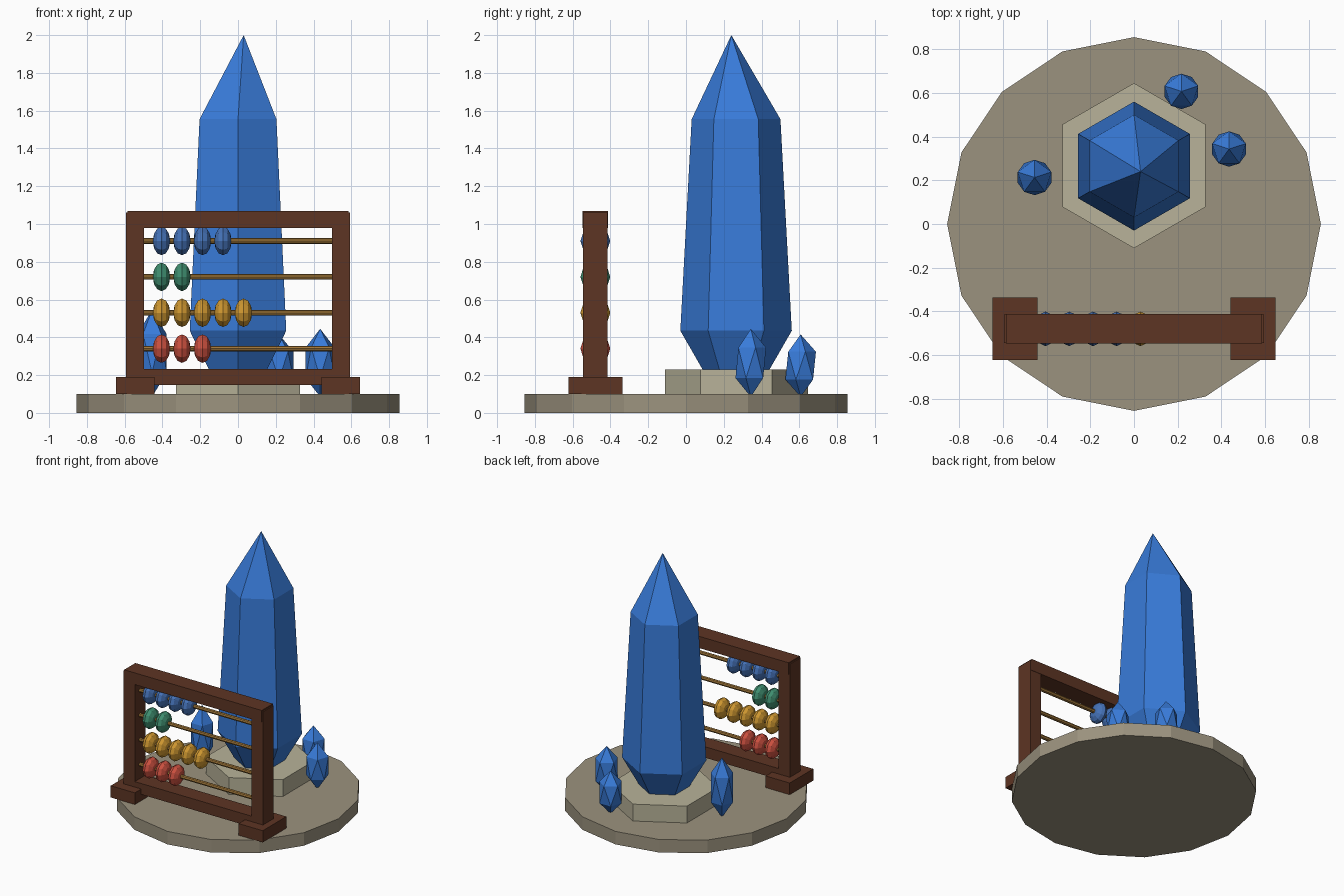
import bpy, bmesh
from math import pi, sin, cos
from mathutils import Matrix, Vector

if "Cube" in bpy.data.objects:
    bpy.data.objects.remove(bpy.data.objects["Cube"])


def material(name, rgb):
    m = bpy.data.materials.new(name)
    m.diffuse_color = (*rgb, 1)
    m.use_nodes = True
    m.node_tree.nodes["Principled BSDF"].inputs["Base Color"].default_value = m.diffuse_color
    return m


STONE = material("stone", (0.33, 0.29, 0.21))
PALE = material("pale_stone", (0.48, 0.45, 0.32))
CRYSTAL = material("crystal_blue", (0.04, 0.20, 0.70))
WOOD = material("dark_wood", (0.11, 0.035, 0.017))
BRASS = material("brass", (0.35, 0.18, 0.04))
BLUE = material("bead_blue", (0.06, 0.17, 0.48))
GREEN = material("bead_green", (0.05, 0.27, 0.16))
GOLD = material("bead_gold", (0.62, 0.31, 0.03))
RED = material("bead_red", (0.60, 0.08, 0.05))


def finish(name, bm, mat):
    bmesh.ops.recalc_face_normals(bm, faces=bm.faces[:])
    mesh = bpy.data.meshes.new(name)
    bm.to_mesh(mesh)
    bm.free()
    mesh.materials.append(mat)
    ob = bpy.data.objects.new(name, mesh)
    bpy.context.collection.objects.link(ob)
    return ob


def box(name, x, y, z, mat):
    """Box from (min, max) ranges."""
    bm = bmesh.new()
    size = [r[1] - r[0] for r in (x, y, z)]
    mid = [(r[0] + r[1]) / 2 for r in (x, y, z)]
    bmesh.ops.create_cube(bm, size=1,
                          matrix=Matrix.Translation(mid) @ Matrix.Diagonal((*size, 1)))
    return finish(name, bm, mat)


def loft(name, center, sides, rings, mat, top=None, bottom=None):
    """Stack of polygon rings (radius, z, turn), closed by a tip or a flat cap."""
    bm = bmesh.new()
    cx, cy = center
    loops = []
    for r, z, turn in rings:
        angles = [pi / 2 + turn + 2 * pi * i / sides for i in range(sides)]
        loops.append([bm.verts.new((cx + r * cos(a), cy + r * sin(a), z)) for a in angles])
    for a, b in zip(loops, loops[1:]):
        twisted = rings[0][2] != rings[-1][2]
        for i in range(sides):
            j = (i + 1) % sides
            if twisted:
                bm.faces.new((a[i], a[j], b[i]))
                bm.faces.new((a[j], b[j], b[i]))
            else:
                bm.faces.new((a[i], a[j], b[j], b[i]))
    for loop, tip in ((loops[0], bottom), (loops[-1], top)):
        if tip is None:
            bm.faces.new(loop)
        else:
            v = bm.verts.new(tip)
            for i in range(sides):
                bm.faces.new((loop[i], loop[(i + 1) % sides], v))
    return finish(name, bm, mat)


# Stone base and plinth
loft("base_disc", (0, 0), 16, [(0.855, 0, 0), (0.855, 0.1, 0)], STONE)
loft("crystal_plinth", (0, 0.267), 6, [(0.378, 0.09, 0), (0.378, 0.23, 0)], PALE)

# Large crystal with an off-centre tip
loft("large_crystal", (0, 0.265), 6,
     [(0.16, 0.2, 0), (0.295, 0.435, 0), (0.235, 1.555, 0)], CRYSTAL,
     top=(0.03, 0.24, 2.0))

# Small crystal shards: stretched icosahedra
for n, (x, y, mid, half) in enumerate([(-0.455, 0.213, 0.315, 0.23),
                                       (0.435, 0.343, 0.265, 0.18),
                                       (0.217, 0.607, 0.25, 0.165)]):
    k = 0.447 * half
    loft(f"crystal_shard_{n + 1}", (x, y), 5,
         [(0.081, mid - k, -pi / 5), (0.081, mid + k, 0)], CRYSTAL,
         top=(x, y, mid + half), bottom=(x, y, mid - half))

# Abacus frame
Y = -0.48
for side, s in (("left", -1), ("right", 1)):
    def span(a, b):
        return tuple(sorted((s * a, s * b)))
    box(f"{side}_foot", span(0.442, 0.647), (Y - 0.143, Y + 0.143), (0.1, 0.19), WOOD)
    box(f"{side}_post", span(0.497, 0.594), (Y - 0.065, Y + 0.065), (0.15, 1.06), WOOD)
box("top_rail", (-0.585, 0.585), (Y - 0.068, Y + 0.068), (0.98, 1.07), WOOD)
box("bottom_rail", (-0.53, 0.53), (Y - 0.065, Y + 0.065), (0.148, 0.232), WOOD)

# Rods with flattened beads pushed to the left
TURN = Matrix.Rotation(pi / 2, 4, 'Y')
rows = [(0.91, 4, BLUE), (0.72, 2, GREEN), (0.53, 5, GOLD), (0.34, 3, RED)]
for n, (z, count, mat) in enumerate(rows):
    bm = bmesh.new()
    bmesh.ops.create_cone(bm, cap_ends=True, segments=8, radius1=0.015, radius2=0.015,
                          depth=1.04, matrix=Matrix.Translation((0, Y, z)) @ TURN)
    finish(f"rod_{n + 1}", bm, BRASS)
    for i in range(count):
        bm = bmesh.new()
        place = Matrix.Translation((-0.405 + 0.1085 * i, Y, z))
        bmesh.ops.create_uvsphere(bm, u_segments=10, v_segments=6, radius=1,
                                  matrix=place @ Matrix.Diagonal((0.046, 0.079, 0.079, 1)) @ TURN)
        finish(f"bead_{n + 1}_{i + 1}", bm, mat)
